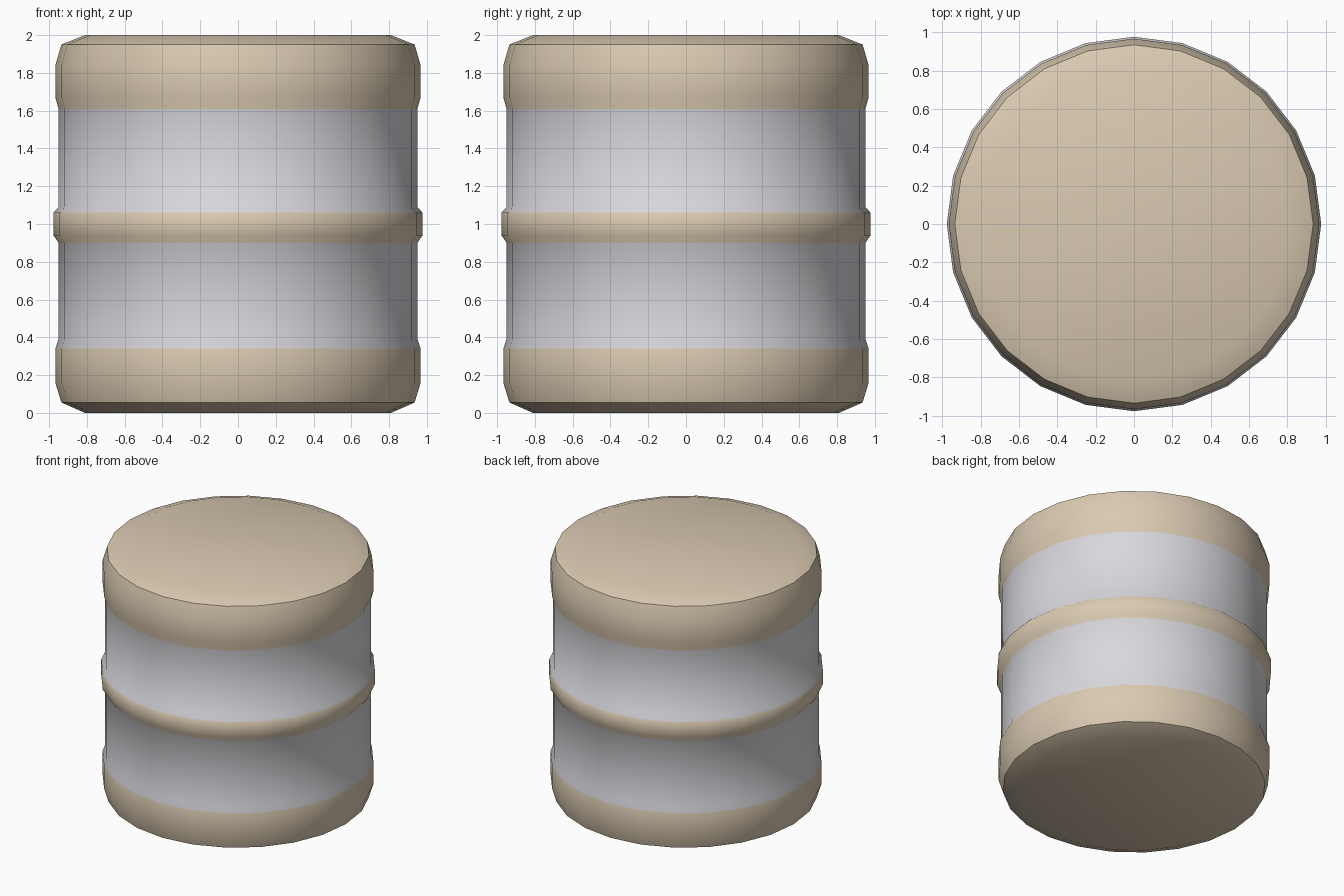
import bpy
import bmesh
import math

SEGMENTS = 24

default = bpy.data.objects.get("Cube")
if default:
    bpy.data.objects.remove(default, do_unlink=True)


def make_material(name, rgb):
    mat = bpy.data.materials.new(name)
    mat.use_nodes = True
    mat.diffuse_color = (*rgb, 1)
    mat.node_tree.nodes["Principled BSDF"].inputs["Base Color"].default_value = (*rgb, 1)
    return mat


beige = make_material("warm beige", (0.70, 0.59, 0.44))
grey = make_material("pale grey", (0.69, 0.68, 0.72))

# Barrel outline from bottom to top: radius, height, material of the band above
BEIGE, GREY = 0, 1
profile = [
    (0.81, 0.0, BEIGE), (0.935, 0.055, BEIGE), (0.967, 0.16, BEIGE),
    (0.967, 0.34, GREY), (0.95, 0.39, GREY),
    (0.95, 0.90, BEIGE), (0.977, 0.94, BEIGE), (0.977, 1.06, GREY),
    (0.95, 1.09, GREY), (0.95, 1.61, BEIGE), (0.967, 1.67, BEIGE),
    (0.967, 1.84, BEIGE), (0.935, 1.95, BEIGE), (0.81, 2.0, BEIGE),
]

# Turn the outline into rings and join them
bm = bmesh.new()
rings = []
for radius, height, _ in profile:
    angles = [2 * math.pi * i / SEGMENTS for i in range(SEGMENTS)]
    rings.append([bm.verts.new((radius * math.cos(a), radius * math.sin(a), height))
                  for a in angles])

for (_, _, band), low, high in zip(profile, rings, rings[1:]):
    for i in range(SEGMENTS):
        j = (i + 1) % SEGMENTS
        face = bm.faces.new((low[i], low[j], high[j], high[i]))
        face.material_index = band

# Flat lids
bm.faces.new(list(reversed(rings[0])))
bm.faces.new(rings[-1])

mesh = bpy.data.meshes.new("barrel")
bm.to_mesh(mesh)
bm.free()
mesh.materials.append(beige)
mesh.materials.append(grey)
barrel = bpy.data.objects.new("barrel", mesh)
bpy.context.collection.objects.link(barrel)

# Soft hoop and sides, crisp rims
bpy.ops.object.select_all(action="DESELECT")
barrel.select_set(True)
bpy.context.view_layer.objects.active = barrel
bpy.ops.object.shade_smooth_by_angle(angle=math.radians(48))
